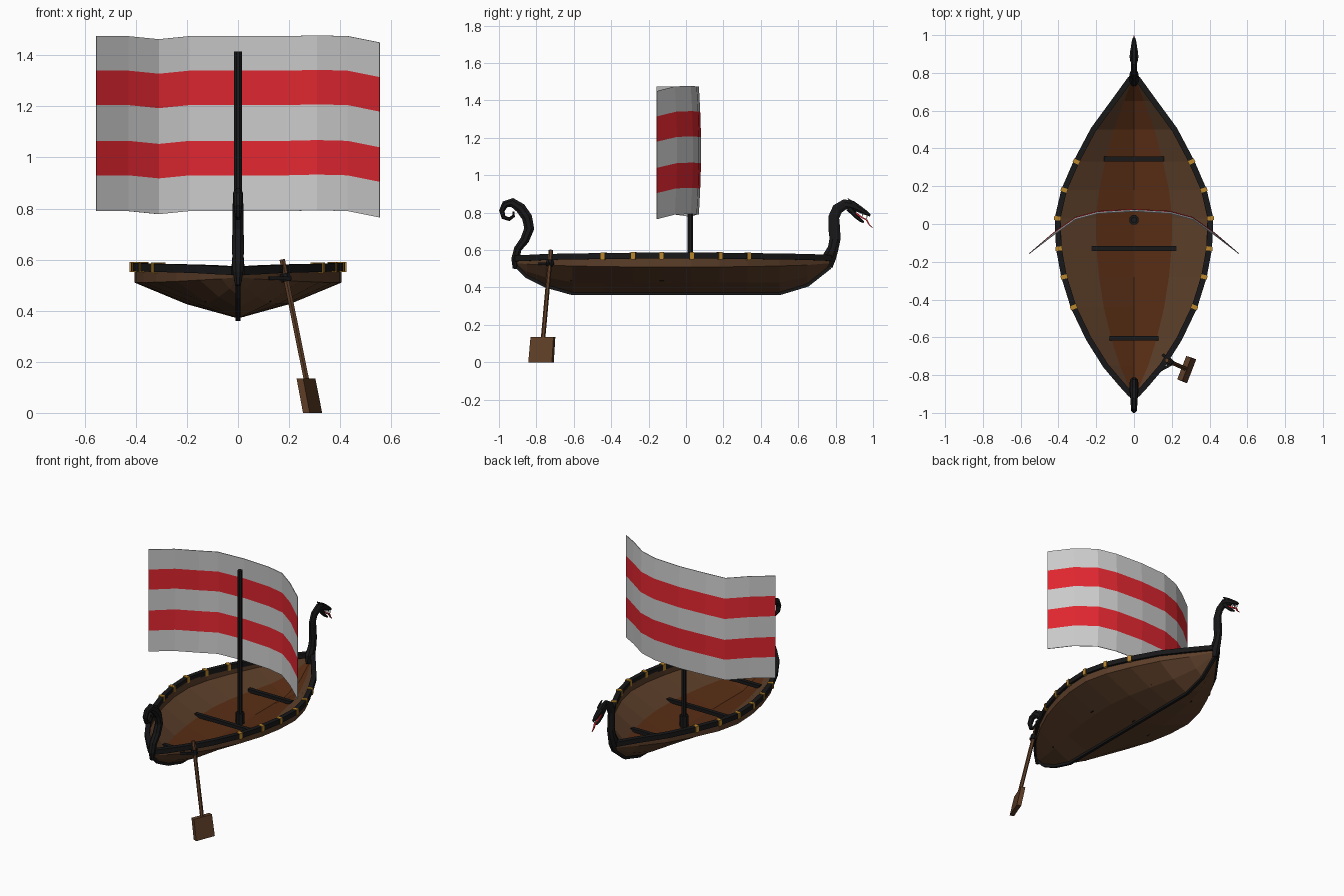
import bpy, bmesh
from math import cos, sin, pi, atan2
from mathutils import Vector, Matrix

if "Cube" in bpy.data.objects:
    bpy.data.objects.remove(bpy.data.objects["Cube"])


def mat(name, r, g, b):
    m = bpy.data.materials.new(name)
    m.diffuse_color = (r, g, b, 1)
    m.use_nodes = True
    m.node_tree.nodes["Principled BSDF"].inputs["Base Color"].default_value = m.diffuse_color
    return m


BLACK = mat("black_wood", .009, .009, .010)
BROWN = mat("brown_plank", .105, .048, .022)
FLOOR = mat("red_brown_floor", .095, .026, .007)
OAR = mat("oar_wood", .11, .047, .02)
WHITE = mat("sail_white", .8, .8, .8)
RED = mat("sail_red", .75, .02, .03)
GOLD = mat("gold", .5, .24, .025)


def finish(name, bm, mats):
    bmesh.ops.recalc_face_normals(bm, faces=bm.faces[:])
    me = bpy.data.meshes.new(name)
    bm.to_mesh(me)
    bm.free()
    for m in mats:
        me.materials.append(m)
    ob = bpy.data.objects.new(name, me)
    bpy.context.collection.objects.link(ob)
    return ob


def loft(name, rings, mats, second=()):
    """Skin closed rings; segments listed in second use the second material."""
    bm = bmesh.new()
    vs = [[bm.verts.new(p) for p in r] for r in rings]
    n = len(rings[0])
    for a, b in zip(vs, vs[1:]):
        for j in range(n):
            k = (j + 1) % n
            f = bm.faces.new((a[j], a[k], b[k], b[j]))
            f.material_index = 1 if j in second else 0
    bm.faces.new(vs[0])
    bm.faces.new(vs[-1])
    return finish(name, bm, mats)


def sweep(name, pts, radii, m, n=8, ref=(1, 0, 0)):
    """Tube along pts; radii are (along ref, across) pairs."""
    pts = [Vector(p) for p in pts]
    if isinstance(radii, tuple):
        radii = [radii] * len(pts)
    rings = []
    for i, p in enumerate(pts):
        t = (pts[min(i + 1, len(pts) - 1)] - pts[max(i - 1, 0)]).normalized()
        a = Vector(ref)
        a = (a - t * a.dot(t)).normalized()
        b = t.cross(a)
        s = 2 ** .5 if n == 4 else 1
        ang = [2 * pi * (k + .5) / n for k in range(n)]
        rings.append([p + a * cos(q) * radii[i][0] * s + b * sin(q) * radii[i][1] * s for q in ang])
    return loft(name, rings, [m])


def box(name, loc, size, m, rot=0):
    bm = bmesh.new()
    bmesh.ops.create_cube(bm, size=1, matrix=Matrix.Translation(loc) @ Matrix.Rotation(rot, 4, 'Z')
                          @ Matrix.Diagonal((*size, 1)))
    return finish(name, bm, [m])


# Hull stations: y, half width, keel z, chine z, top z
ST = [(-.905, .015, .515, .53, .548), (-.85, .065, .46, .525, .55), (-.75, .15, .41, .52, .555),
      (-.607, .24, .37, .515, .558), (-.44, .32, .37, .512, .56), (-.28, .37, .37, .51, .562),
      (-.13, .398, .37, .51, .563), (.03, .405, .37, .51, .563), (.18, .37, .37, .51, .562),
      (.33, .305, .37, .512, .56), (.5, .215, .37, .515, .558), (.65, .105, .415, .52, .555),
      (.77, .018, .51, .53, .55)]

# Hull shell, inner bottom planks in the floor colour
rings = []
for y, w, zk, zs, zt in ST:
    zb = zk + .4 * (zs - zk)
    half = [(w, zt), (w, zs), (.5 * w, zb)]
    inn = [(.5 * w, zb + .012), (.96 * w, zs + .008), (.96 * w, zt)]
    prof = half + [(0, zk)] + [(-x, z) for x, z in half[::-1]]
    prof += [(-x, z) for x, z in inn[::-1]] + [(0, zk + .012)] + inn
    rings.append([(x, y, z) for x, z in prof])
loft("hull", rings, [BROWN, FLOOR], (9, 10))

# Keel strip
sweep("keel", [(0, s[0], s[2] - .001) for s in ST], (.009, .010), BLACK, 4)

# Gunwale rails with gold bands
for sgn, side in ((1, "right"), (-1, "left")):
    path = [(sgn * s[1], s[0], s[4] + .008) for s in ST]
    sweep("rail_" + side, path, (.016, .015), BLACK, 4, (0, 0, 1))
    for i in range(4, 10):
        d = Vector(path[i + 1]) - Vector(path[i - 1])
        box(f"gold_band_{side}_{i - 3}", path[i], (.036, .022, .04), GOLD, atan2(-d.x, d.y))

# Floor beams
for i, (y, w) in enumerate(((.345, .16), (-.13, .225), (-.605, .13))):
    box(f"floor_beam_{i + 1}", (0, y, .445), (2 * w, .026, .022), BLACK)

# Mast with thicker foot
sweep("mast", [(0, .022, .375), (0, .022, 1.415)], (.016, .016), BLACK)
sweep("mast_foot", [(0, .022, .375), (0, .022, .46)], (.027, .027), BLACK)

# Striped sail, bowed around the mast
cols = [(-.555, -.157, 0), (-.43, -.055, 0), (-.31, .03, -.012), (-.19, .062, 0), (0, .073, 0),
        (.19, .062, 0), (.31, .03, .003), (.43, -.055, 0), (.555, -.157, -.025)]
rows = [.79, .93, 1.065, 1.205, 1.34, 1.475]
bm = bmesh.new()
grid = [[bm.verts.new((x, y + .012 * (sin(pi * r / 5) - .5) * (abs(x) < .5), z + dz))
         for x, y, dz in cols] for r, z in enumerate(rows)]
for r in range(5):
    for c in range(8):
        f = bm.faces.new((grid[r][c], grid[r][c + 1], grid[r + 1][c + 1], grid[r + 1][c]))
        f.material_index = r % 2
sail = finish("sail", bm, [WHITE, RED])
mod = sail.modifiers.new("cloth", 'SOLIDIFY')
mod.thickness = .004
mod.offset = 0

# Curled stern post: y, z, half width, radius
STERN = [(-.915, .50, .012, .012), (-.912, .55, .022, .024), (-.9, .605, .024, .022), (-.862, .655, .025, .026),
         (-.838, .715, .024, .029), (-.85, .775, .023, .030), (-.885, .825, .022, .030),
         (-.93, .855, .02, .026), (-.967, .845, .018, .021), (-.985, .81, .016, .016),
         (-.975, .775, .013, .013), (-.945, .765, .011, .011), (-.922, .782, .009, .009),
         (-.922, .805, .005, .005)]
sweep("stern_curl", [(0, y, z) for y, z, _, _ in STERN], [s[2:] for s in STERN], BLACK)

# Serpent neck and upper jaw
NECK = [(.755, .51, .014, .03), (.765, .56, .028, .04), (.787, .61, .024, .031), (.797, .66, .02, .032),
        (.792, .72, .017, .034), (.79, .775, .016, .032), (.81, .82, .016, .032),
        (.85, .845, .018, .03), (.89, .838, .021, .027), (.925, .82, .019, .02),
        (.96, .80, .014, .014), (.985, .785, .007, .007)]
sweep("serpent_neck", [(0, y, z) for y, z, _, _ in NECK], [s[2:] for s in NECK], BLACK)
sweep("lower_jaw", [(0, .875, .825), (0, .905, .785), (0, .93, .762), (0, .95, .748)],
      [(.018, .02), (.015, .012), (.011, .009), (.005, .005)], BLACK, 6)
sweep("tongue", [(0, .905, .80), (0, .94, .775), (0, .965, .762), (0, .98, .735), (0, .997, .72)],
      [(.009, .005), (.007, .004), (.006, .004), (.004, .003), (.002, .002)], RED, 4)
for s in (1, -1):
    for y, z in ((.945, .795), (.968, .782)):
        sweep("tooth", [(s * .007, y, z), (s * .006, y - .004, z - .022)], [(.003, .003), (.001, .001)], WHITE, 4)
    sweep("brow_ridge", [(s * .016, .915, .84), (s * .018, .885, .86), (s * .018, .865, .875)],
          [(.004, .006), (.005, .006), (.002, .002)], BLACK, 4)

# Steering oar with flat blade and lashing
sweep("oar_shaft", [(.173, -.722, .60), (.286, -.772, .04)], (.012, .012), OAR, 6)
w, t = Vector((.36, .93, 0)) * .068, Vector((.93, -.36, 0)) * .014
blade = []
for c, k in ((Vector((.292, -.775, 0)), 1), (Vector((.266, -.765, .135)), .97)):
    blade.append([c + w * k + t, c + w * k - t, c - w * k - t, c - w * k + t])
loft("oar_blade", blade, [OAR])
sweep("oar_lashing", [(.183, -.727, .545), (.189, -.730, .515)], (.021, .021), BLACK, 8)
for i, (p, q) in enumerate((((.12, -.785, .527), (.20, -.742, .527)), ((.15, -.69, .527), (.205, -.735, .527)))):
    sweep(f"oar_bracket_{i + 1}", [p, q], (.007, .007), BLACK, 4, (0, 0, 1))
